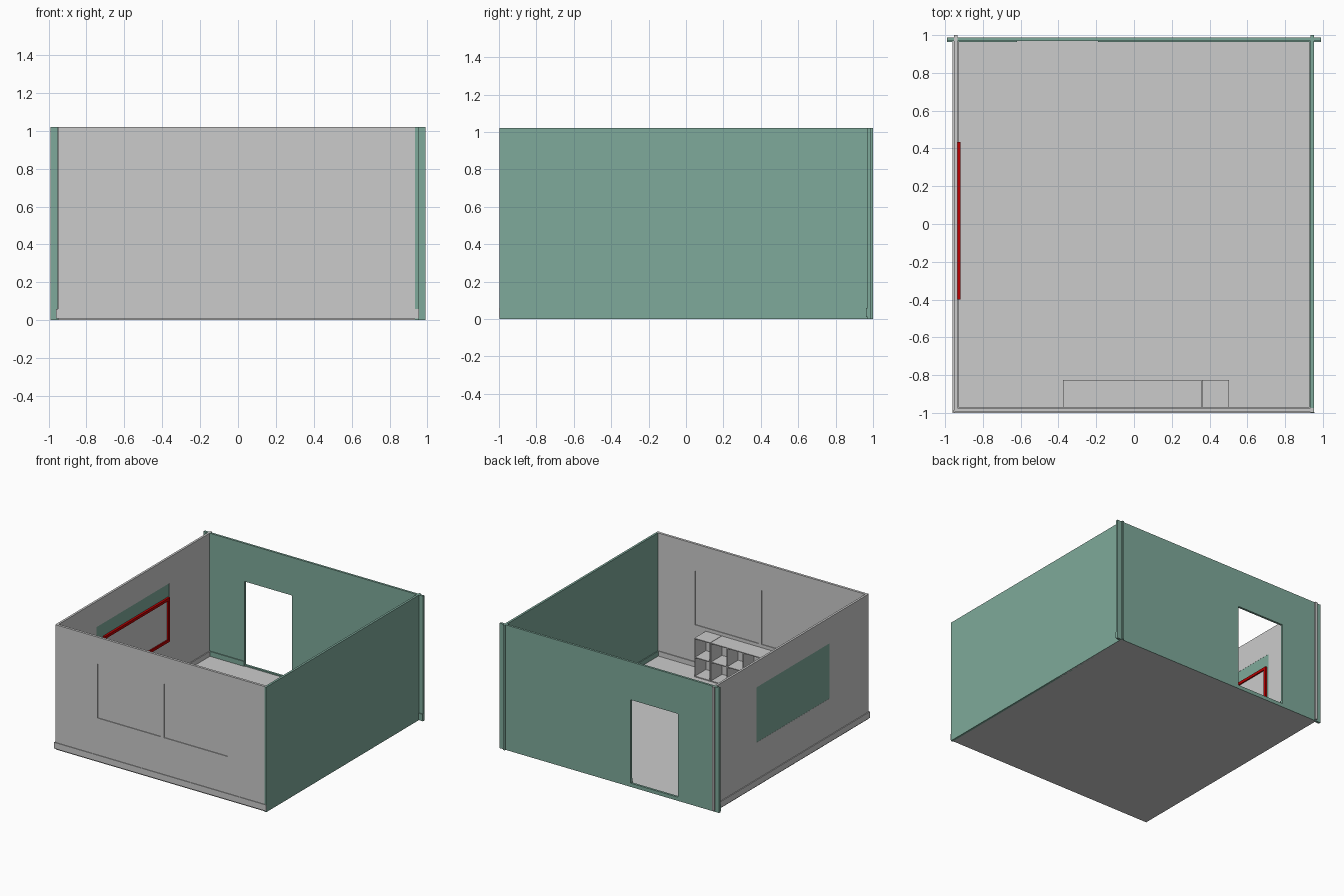
import bpy, bmesh
from mathutils import Vector

if "Cube" in bpy.data.objects:
    bpy.data.objects.remove(bpy.data.objects["Cube"])


def material(name, rgb):
    m = bpy.data.materials.new(name)
    m.diffuse_color = (*rgb, 1)
    m.use_nodes = True
    m.node_tree.nodes["Principled BSDF"].inputs["Base Color"].default_value = m.diffuse_color
    return m


GREEN = material("sage_green", (0.21, 0.40, 0.325))
RED = material("dark_red", (0.50, 0.0, 0.0))
GREY = material("wall_grey", (0.52, 0.51, 0.51))


def boxes(name, ranges, mat=None):
    """One object from boxes given as (x0, x1, y0, y1, z0, z1)."""
    bm = bmesh.new()
    for x0, x1, y0, y1, z0, z1 in ranges:
        vs = bmesh.ops.create_cube(bm, size=1)["verts"]
        bmesh.ops.scale(bm, vec=(x1 - x0, y1 - y0, z1 - z0), verts=vs)
        mid = Vector(((x0 + x1) / 2, (y0 + y1) / 2, (z0 + z1) / 2))
        bmesh.ops.translate(bm, vec=mid, verts=vs)
    me = bpy.data.meshes.new(name)
    bm.to_mesh(me)
    bm.free()
    ob = bpy.data.objects.new(name, me)
    bpy.context.collection.objects.link(ob)
    if mat:
        me.materials.append(mat)
    return ob


def cut(target, name, ranges):
    cutter = boxes(name, ranges)
    cutter.hide_render = True
    cutter.hide_viewport = True
    cutter.display_type = 'WIRE'
    mod = target.modifiers.new("opening", 'BOOLEAN')
    mod.operation = 'DIFFERENCE'
    mod.solver = 'EXACT'
    mod.object = cutter


H = 1.02

# Floor slab
boxes("floor", [(-0.95, 0.95, -0.99, 0.985, 0.0, 0.02)], GREY)

# Front wall with two shallow recessed windows
WINDOWS = [(-0.57, 0.0), (0.03, 0.60)]
front = boxes("front_wall", [(-0.95, 0.95, -0.995, -0.975, 0.01, H)], GREY)
cut(front, "front_window_cutter",
    [(a, b, -1.05, -0.90, 0.36, 0.80) for a, b in WINDOWS])
boxes("front_window_panes",
      [(a, b, -0.989, -0.981, 0.36, 0.80) for a, b in WINDOWS], GREY)

# Left wall with a green panel set through it
left = boxes("left_wall", [(-0.953, -0.935, -0.985, 1.0, 0.01, H)], GREY)
cut(left, "left_window_cutter", [(-1.0, -0.90, -0.49, 0.45, 0.36, 0.81)])
boxes("left_window_panel", [(-0.952, -0.936, -0.49, 0.45, 0.36, 0.81)], GREEN)

# Right wall
boxes("right_wall", [(0.935, 0.953, -0.997, 1.0, 0.0, H)], GREEN)

# Back wall with doorway
DOOR = (-0.62, -0.19)
back = boxes("back_wall", [(-0.99, 0.99, 0.97, 0.988, 0.0, H)], GREEN)
cut(back, "door_cutter", [(*DOOR, 0.90, 1.05, 0.03, 0.71)])

# Skirting boards
S0, S1 = 0.01, 0.06
boxes("grey_skirting", [
    (-0.96, 0.955, -1.0, -0.995, S0, S1),
    (-0.935, 0.935, -0.975, -0.968, S0, S1),
    (-0.96, -0.953, -1.0, 0.97, S0, S1),
    (-0.935, -0.928, -0.97, 0.965, S0, S1)], GREY)
boxes("green_skirting", [
    (0.928, 0.935, -0.97, 0.965, S0, S1),
    (-0.99, DOOR[0], 0.963, 0.97, S0, S1),
    (DOOR[1], 0.99, 0.963, 0.97, S0, S1)], GREEN)

# Wall board with red frame on the left wall
Y0, Y1, Z0, Z1, T = -0.40, 0.435, 0.345, 0.705, 0.022
X0, X1 = -0.936, -0.918
boxes("board", [(X0, -0.928, Y0 + T, Y1 - T, Z0 + T, Z1 - T)])
boxes("board_frame", [
    (X0, X1, Y0, Y1, Z0, Z0 + T), (X0, X1, Y0, Y1, Z1 - T, Z1),
    (X0, X1, Y0, Y0 + T, Z0 + T, Z1 - T),
    (X0, X1, Y1 - T, Y1, Z0 + T, Z1 - T)], RED)


# Cubby shelves along the front wall
def cubbies(name, x0, x1, cols, rows=2, z0=0.02, z1=0.335, t=0.007):
    yb, yf = -0.972, -0.825
    parts = [(x0, x1, yb, yb + t, z0, z1)]
    for i in range(cols + 1):
        x = x0 + (x1 - x0 - t) * i / cols
        parts.append((x, x + t, yb, yf, z0, z1))
    for j in range(rows + 1):
        z = z0 + (z1 - z0 - t) * j / rows
        parts.append((x0, x1, yb, yf, z, z + t))
    boxes(name, parts)


cubbies("cubby_shelf_long", -0.375, 0.357, 5)
cubbies("cubby_shelf_short", 0.36, 0.503, 1)
